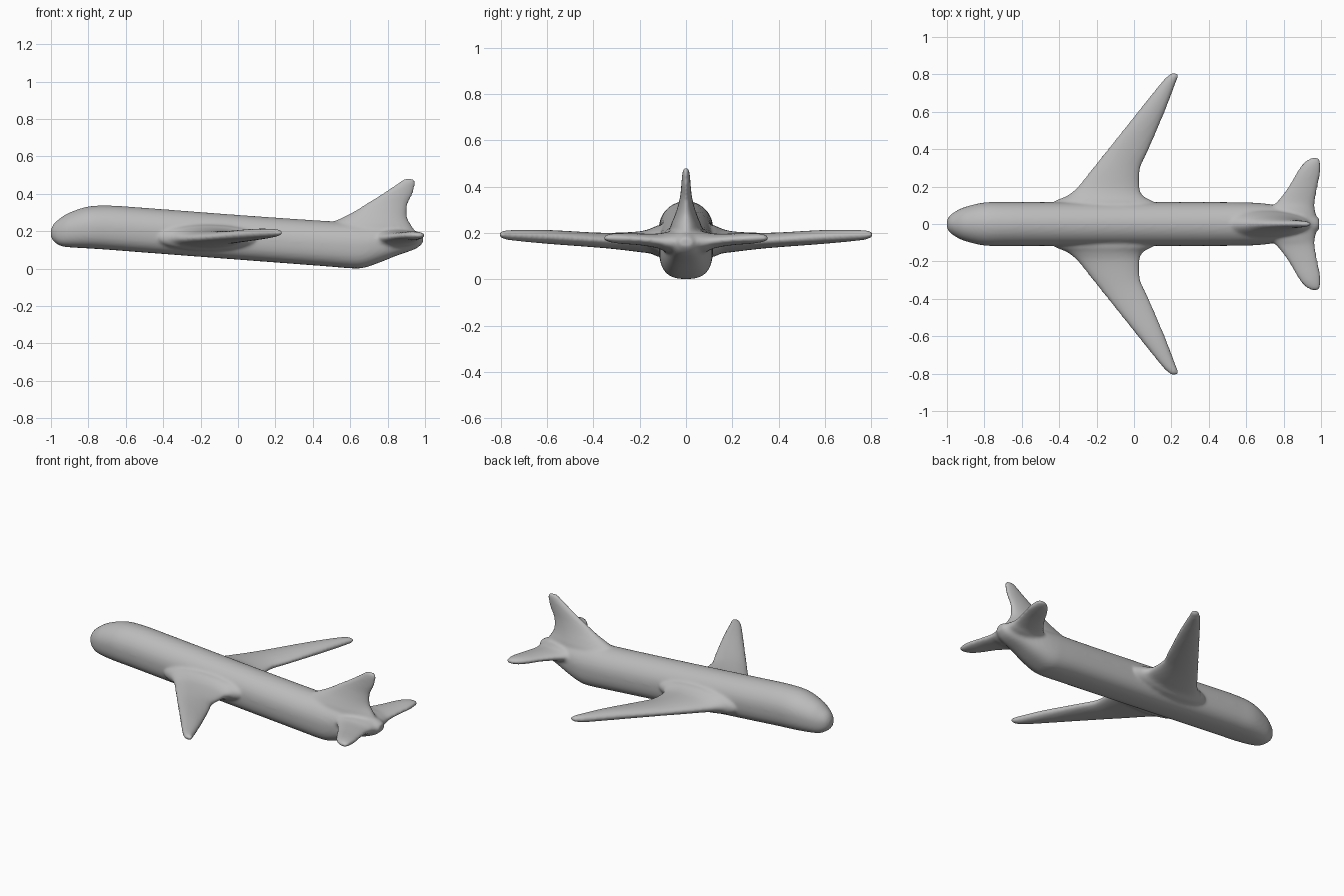
import bpy
import math

cube = bpy.data.objects.get("Cube")
if cube:
    bpy.data.objects.remove(cube, do_unlink=True)

grey = bpy.data.materials.new("plain grey")
grey.use_nodes = True
colour = (0.5, 0.5, 0.5, 1.0)
grey.diffuse_color = colour
grey.node_tree.nodes["Principled BSDF"].inputs["Base Color"].default_value = colour

SIDES = 40
STEPS = 4


def blend(p0, p1, p2, p3, t):
    """Smooth curve through neighbouring section values."""
    return 0.5 * (2 * p1 + (p2 - p0) * t + (2 * p0 - 5 * p1 + 4 * p2 - p3) * t * t
                  + (3 * p1 - p0 - 3 * p2 + p3) * t ** 3)


def refine(sections):
    last = len(sections) - 1
    rows = []
    for i in range(last):
        near = [sections[max(0, min(last, i + k))] for k in (-1, 0, 1, 2)]
        for s in range(STEPS):
            rows.append([blend(*values, s / STEPS) for values in zip(*near)])
    rows.append(list(sections[last]))
    return rows


def loft(name, sections, place, boxy=1.0):
    """Skin rings given as (station, low, high, centre, half width)."""
    rows = refine(sections)
    verts, faces = [], []
    for station, low, high, centre, half in rows:
        for k in range(SIDES):
            angle = 2 * math.pi * k / SIDES
            c, s = math.cos(angle), math.sin(angle)
            if s < 0:
                c = math.copysign(abs(c) ** boxy, c)
                s = -abs(s) ** boxy
            along = (low + high) / 2 + s * (high - low) / 2
            verts.append(place(station, along, centre + c * half))
    for r in range(len(rows) - 1):
        for k in range(SIDES):
            n = (k + 1) % SIDES
            a, b = r * SIDES, (r + 1) * SIDES
            faces.append((a + k, a + n, b + n, b + k))
    faces.append(tuple(range(SIDES)))
    faces.append(tuple(range(len(verts) - SIDES, len(verts))))
    mesh = bpy.data.meshes.new(name)
    mesh.from_pydata(verts, [], faces)
    mesh.materials.append(grey)
    obj = bpy.data.objects.new(name, mesh)
    bpy.context.collection.objects.link(obj)
    # Consistent outward normals
    bpy.ops.object.select_all(action="DESELECT")
    obj.select_set(True)
    bpy.context.view_layer.objects.active = obj
    bpy.ops.object.mode_set(mode="EDIT")
    bpy.ops.mesh.select_all(action="SELECT")
    bpy.ops.mesh.normals_make_consistent(inside=False)
    bpy.ops.object.mode_set(mode="OBJECT")
    return obj


# Fuselage: x, bottom, top, y centre, half width
fuselage = loft("fuselage", [
    (-1.0, .17, .21, 0, .02),
    (-.985, .145, .24, 0, .045),
    (-.95, .122, .27, 0, .07),
    (-.9, .114, .3, 0, .092),
    (-.8, .108, .332, 0, .115),
    (-.68, .1, .337, 0, .117),
    (-.5, .086, .325, 0, .117),
    (0, .048, .287, 0, .117),
    (.45, .014, .256, 0, .117),
    (.6, .002, .25, 0, .115),
    (.67, .004, .245, 0, .112),
    (.75, .03, .24, 0, .102),
    (.85, .07, .225, 0, .08),
    (.95, .106, .2, 0, .055),
    (.99, .14, .18, 0, .03),
], lambda x, z, y: (x, y, z), boxy=.75)
parts = [fuselage]

# Main wings: y, leading x, trailing x, z centre, half thickness
wing = [
    (0, -.5, .14, .165, .075),
    (.11, -.44, .11, .165, .07),
    (.15, -.36, .05, .165, .055),
    (.2, -.3, .03, .162, .045),
    (.3, -.22, .035, .165, .036),
    (.4, -.14, .08, .17, .032),
    (.6, .02, .165, .183, .03),
    (.75, .14, .222, .19, .023),
    (.79, .178, .238, .192, .017),
    (.808, .198, .232, .193, .008),
]

# Tailplanes: y, leading x, trailing x, z centre, half thickness
tailplane = [
    (0, .66, .985, .16, .06),
    (.08, .72, .968, .16, .045),
    (.12, .765, .968, .165, .032),
    (.2, .825, .982, .172, .025),
    (.28, .872, .998, .176, .023),
    (.33, .91, .998, .178, .018),
    (.355, .95, .988, .178, .008),
]
for side, sign in (("left", 1), ("right", -1)):
    for label, sections in (("wing", wing), ("tailplane", tailplane)):
        parts.append(loft(f"{side}_{label}", sections,
                          lambda y, x, z, m=sign: (x, m * y, z)))

# Tail fin: z, leading x, trailing x, y centre, half thickness
parts.append(loft("tail_fin", [
    (.16, .42, .97, 0, .075),
    (.22, .45, .935, 0, .07),
    (.26, .53, .91, 0, .055),
    (.3, .61, .902, 0, .04),
    (.35, .69, .91, 0, .027),
    (.4, .77, .935, 0, .021),
    (.45, .845, .947, 0, .017),
    (.472, .875, .945, 0, .013),
    (.483, .895, .932, 0, .007),
], lambda z, x, y: (x, y, z)))

# Fuse the parts into one softly blended skin
bpy.ops.object.select_all(action="DESELECT")
for part in parts:
    part.select_set(True)
bpy.context.view_layer.objects.active = fuselage
bpy.ops.object.join()
fuselage.name = "airframe"
skin = fuselage.modifiers.new("Fuse", "REMESH")
skin.mode = "VOXEL"
skin.voxel_size = 0.009
skin.use_smooth_shade = True
soften = fuselage.modifiers.new("Soften", "SMOOTH")
soften.factor = 0.5
soften.iterations = 8
bpy.ops.object.shade_smooth()
